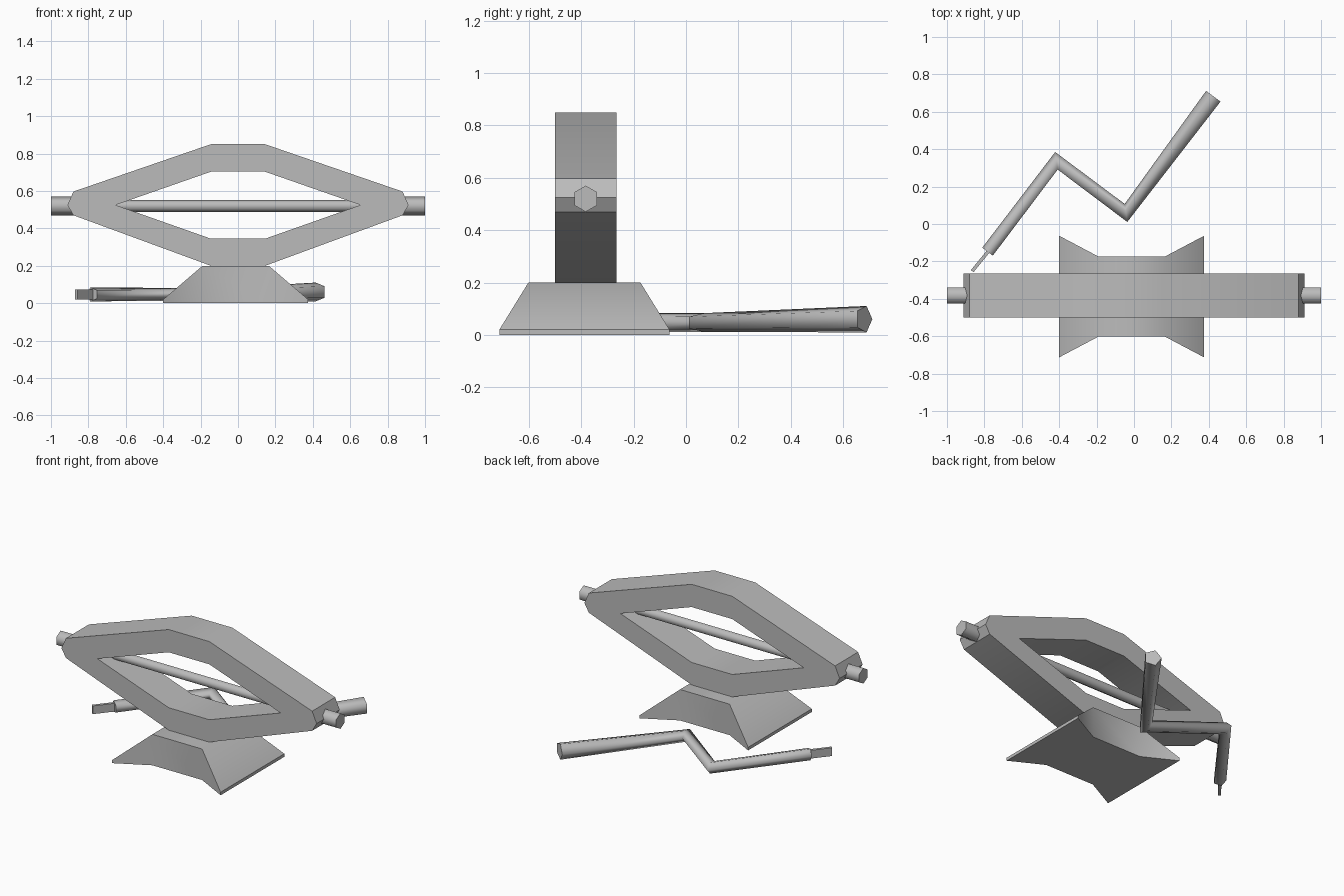
import bpy, bmesh
from math import cos, sin, tau, radians
from mathutils import Vector

if "Cube" in bpy.data.objects:
    bpy.data.objects.remove(bpy.data.objects["Cube"], do_unlink=True)

# Single steel colour
steel = bpy.data.materials.new("steel_grey")
steel.use_nodes = True
GREY = (0.5, 0.5, 0.5, 1)
steel.diffuse_color = GREY
steel.node_tree.nodes["Principled BSDF"].inputs["Base Color"].default_value = GREY


def finish(bm, name, angle):
    bmesh.ops.recalc_face_normals(bm, faces=bm.faces)
    mesh = bpy.data.meshes.new(name)
    bm.to_mesh(mesh)
    bm.free()
    mesh.materials.append(steel)
    obj = bpy.data.objects.new(name, mesh)
    bpy.context.collection.objects.link(obj)
    bpy.ops.object.select_all(action="DESELECT")
    obj.select_set(True)
    bpy.context.view_layer.objects.active = obj
    bpy.ops.object.shade_smooth_by_angle(angle=radians(angle))
    return obj


def loft(name, rings, angle):
    """Skin a row of equal-sized rings and cap both ends."""
    bm = bmesh.new()
    loops = [[bm.verts.new(p) for p in ring] for ring in rings]
    n = len(loops[0])
    for a, b in zip(loops, loops[1:]):
        for i in range(n):
            j = (i + 1) % n
            bm.faces.new((a[i], a[j], b[j], b[i]))
    bm.faces.new(loops[0])
    bm.faces.new(loops[-1])
    return finish(bm, name, angle)


def ring(center, across, radius, sides):
    """Polygon ring with its first corner along the across direction."""
    c, up = Vector(center), Vector((0, 0, 1))
    return [c + radius * (Vector(across) * cos(tau * i / sides) + up * sin(tau * i / sides))
            for i in range(sides)]


MID_Y = -0.383
ROD_Z = 0.52

# Diamond lifting frame: outline with a hole, extruded in depth
quarter = [(0.145, 0.85), (0.88, 0.597), (0.912, 0.525), (0.88, 0.47), (0.145, 0.2)]
hole = [(0.145, 0.703), (0.655, 0.525), (0.145, 0.345)]
bm = bmesh.new()
edges = []
for half in (quarter, hole):
    outline = half + [(-x, z) for x, z in reversed(half)]
    if half is hole:
        outline = outline[::-1]
    vs = [bm.verts.new((x, -0.5, z)) for x, z in outline]
    edges += [bm.edges.new((vs[i - 1], vs[i])) for i in range(len(vs))]
bmesh.ops.triangle_fill(bm, edges=edges, use_beauty=True)
made = bmesh.ops.extrude_face_region(bm, geom=bm.faces[:])
moved = [g for g in made["geom"] if isinstance(g, bmesh.types.BMVert)]
bmesh.ops.translate(bm, verts=moved, vec=(0, 0.235, 0))
finish(bm, "lifting_frame", 30)

# Base foot: flared, sloping ends around a flat middle
stations = [(-0.4, 0.325, 0.02), (-0.19, 0.214, 0.2), (0.165, 0.214, 0.2), (0.375, 0.325, 0.02)]
foot_y = -0.388
loft("base_foot", [[(x, foot_y - h, 0), (x, foot_y + h, 0), (x, foot_y + h, top), (x, foot_y - h, top)]
                   for x, h, top in stations], 45)


# Hexagonal screw rod and its two end nuts, corner pointing up
def hex_bar(name, x0, x1, r):
    rings = [[(x, MID_Y - r * sin(tau * i / 6), ROD_Z + r * cos(tau * i / 6)) for i in range(6)]
             for x in (x0, x1)]
    return loft(name, rings, 75)


hex_bar("screw_rod", -0.8, 0.8, 0.033)
for side, s in (("left", 1), ("right", -1)):
    hex_bar(side + "_end_nut", s * 0.86, s * 1.0, 0.05)

# Crank handle lying behind: five-sided bar with two mitred bends
arm, elbow = (-0.8, 0.6, 0), (-0.2, 1.4, 0)
loft("crank_handle", [
    ring((0.428, 0.68, 0.06), arm, 0.053, 5),
    ring((-0.042, 0.054, 0.047), elbow, 0.038, 5),
    ring((-0.414, 0.333, 0.047), elbow, 0.037, 5),
    ring((-0.78, -0.15, 0.047), arm, 0.039, 5)], 75)

# Flat blade at the crank tip
side = Vector(arm) * 0.009
blade = []
for p in ((-0.76, -0.123), (-0.865, -0.252)):
    low, high = Vector((*p, 0.02)), Vector((*p, 0.073))
    blade.append([low - side, low + side, high + side, high - side])
loft("crank_blade", blade, 30)
